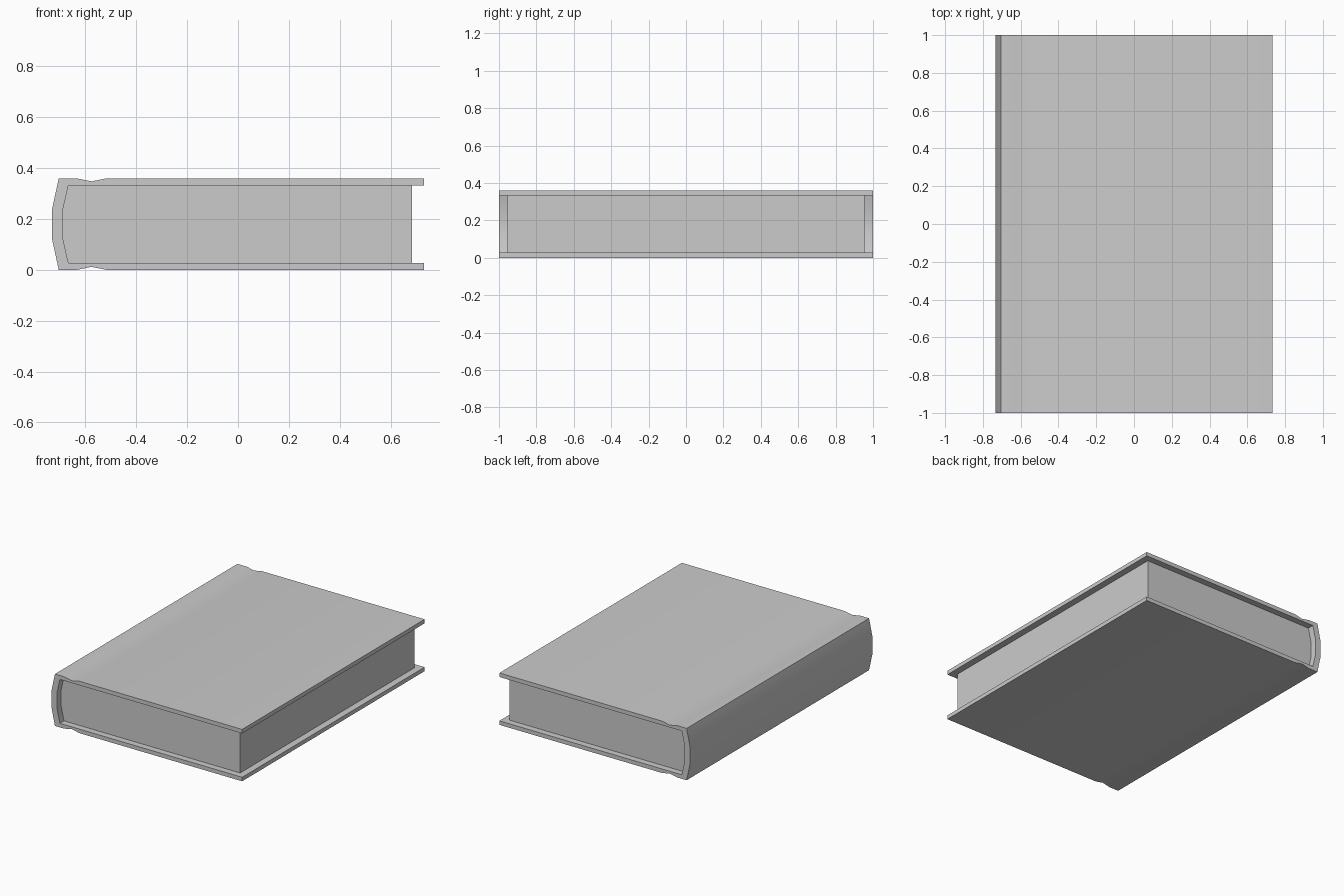
import bpy, bmesh, math

if "Cube" in bpy.data.objects:
    bpy.data.objects.remove(bpy.data.objects["Cube"])

H = 0.36          # total thickness
MID = H / 2


def extrude_profile(name, profile, half_length):
    """Solid made by sweeping a closed (x, z) profile along y."""
    bm = bmesh.new()
    face = bm.faces.new([bm.verts.new((x, -half_length, z)) for x, z in profile])
    out = bmesh.ops.extrude_face_region(bm, geom=[face], use_keep_orig=True)
    for v in out["geom"]:
        if isinstance(v, bmesh.types.BMVert):
            v.co.y = half_length
    bmesh.ops.recalc_face_normals(bm, faces=bm.faces)
    mesh = bpy.data.meshes.new(name)
    bm.to_mesh(mesh)
    bm.free()
    obj = bpy.data.objects.new(name, mesh)
    bpy.context.collection.objects.link(obj)
    bpy.ops.object.select_all(action='DESELECT')
    obj.select_set(True)
    bpy.context.view_layer.objects.active = obj
    bpy.ops.object.shade_smooth_by_angle(angle=math.radians(30))
    return obj


def mirrored(upper):
    """The same points reflected below mid-height, in reverse order."""
    return [(x, H - z) for x, z in reversed(upper)]


# Upper halves of the profiles: fore edge -> hinge groove -> rounded spine
outer = [(0.732, 0.36), (-0.517, 0.36), (-0.576, 0.348), (-0.634, 0.36),
         (-0.705, 0.36), (-0.732, 0.235)]
inner = [(0.732, 0.332), (-0.667, 0.332), (-0.689, 0.235)]
pages = [(0.685, 0.332), (-0.667, 0.332), (-0.689, 0.235)]

# Cover: both boards and the spine in one C-shaped shell
outside = outer + mirrored(outer)
inside = inner + mirrored(inner)
extrude_profile("cover", outside + inside[::-1], 1.0)

# Page block, set back from the cover on three sides
extrude_profile("page_block", pages + mirrored(pages), 0.955)
